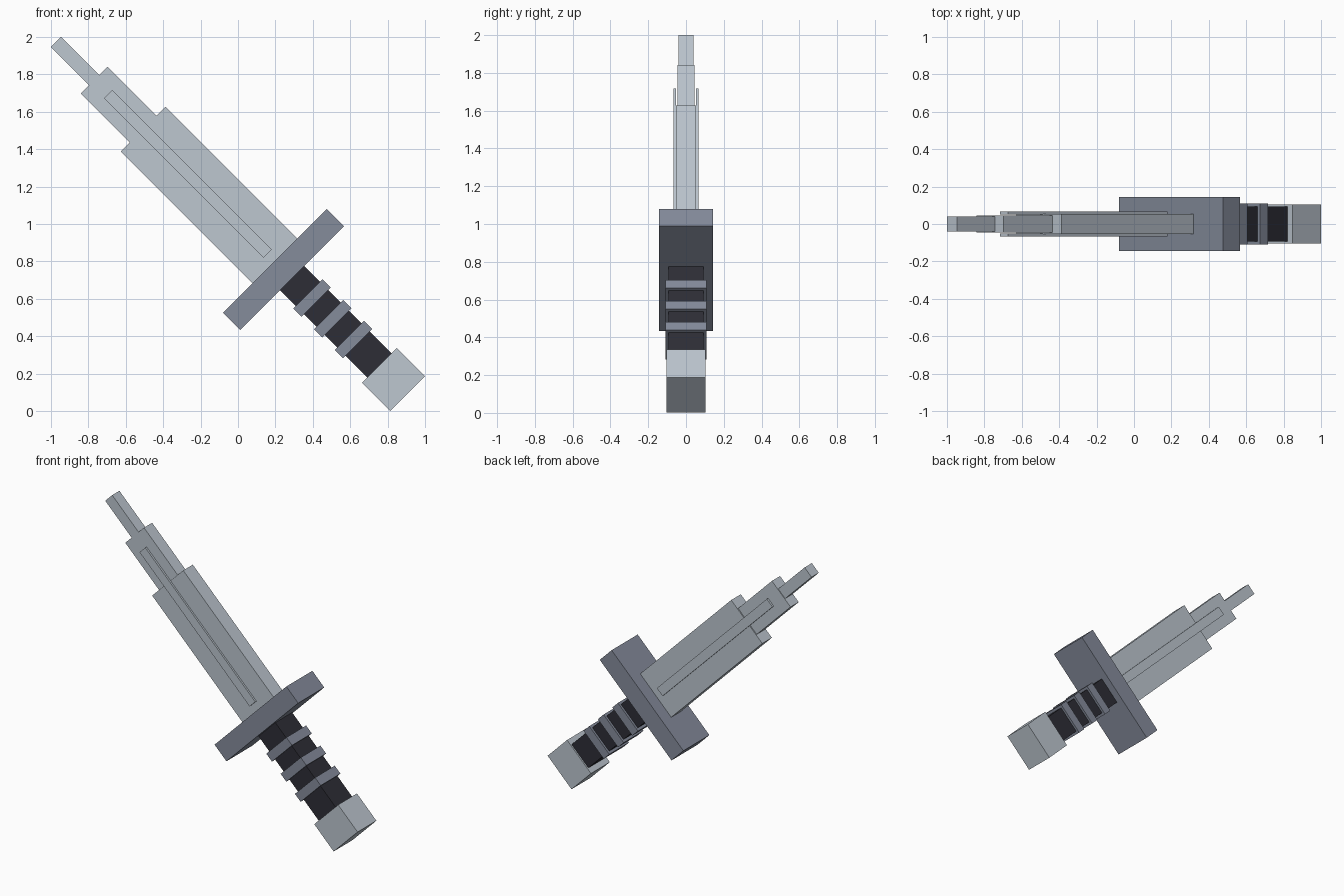
import bpy, bmesh, math
from mathutils import Matrix, Vector

default = bpy.data.objects.get("Cube")
if default:
    bpy.data.objects.remove(default, do_unlink=True)


def material(name, rgb):
    m = bpy.data.materials.new(name)
    m.use_nodes = True
    m.diffuse_color = (*rgb, 1)
    m.node_tree.nodes["Principled BSDF"].inputs["Base Color"].default_value = (*rgb, 1)
    return m


pale_steel = material("pale_steel", (0.51, 0.57, 0.63))
blue_grey = material("blue_grey", (0.235, 0.262, 0.33))
dark_grip = material("dark_grip", (0.027, 0.027, 0.037))

# The sword is built upright along its own axis, then leaned 45 degrees
LEAN = Matrix.Translation((0.5, 0, 0.5)) @ Matrix.Rotation(math.radians(-45), 4, 'Y')


def box(name, mat, half_width, low, high, depth, back=None):
    """Box from low to high along the sword; spans +-depth, or back to depth."""
    back = -depth if back is None else back
    size = Vector((2 * half_width, abs(depth - back), high - low))
    centre = Vector((0, (depth + back) / 2, (low + high) / 2))
    bm = bmesh.new()
    bmesh.ops.create_cube(bm, size=1)
    bmesh.ops.scale(bm, vec=size, verts=bm.verts)
    bmesh.ops.translate(bm, vec=centre, verts=bm.verts)
    bmesh.ops.transform(bm, matrix=LEAN, verts=bm.verts)
    mesh = bpy.data.meshes.new(name)
    bm.to_mesh(mesh)
    bm.free()
    mesh.materials.append(mat)
    ob = bpy.data.objects.new(name, mesh)
    bpy.context.collection.objects.link(ob)
    return ob


# Stepped blade
box("blade_lower", pale_steel, 0.17, 0.42, 1.425, 0.053)
box("blade_middle", pale_steel, 0.102, 1.40, 1.795, 0.045)
box("blade_tip", pale_steel, 0.038, 1.77, 2.084, 0.04)

# Raised strip on each face of the blade
for side, sign in (("front", -1), ("back", 1)):
    box("blade_strip_" + side, pale_steel, 0.031, 0.484, 1.689,
        sign * 0.066, sign * 0.052)

# Guard, grip and pommel
box("guard", blue_grey, 0.393, 0.298, 0.428, 0.144)
box("grip", dark_grip, 0.092, -0.37, 0.30, 0.093)
box("pommel", pale_steel, 0.131, -0.575, -0.362, 0.104)

# Rings around the grip
for i in range(3):
    middle = 0.148 - i * 0.157
    box(f"grip_ring_{i + 1}", blue_grey, 0.11, middle - 0.031, middle + 0.031, 0.109)
